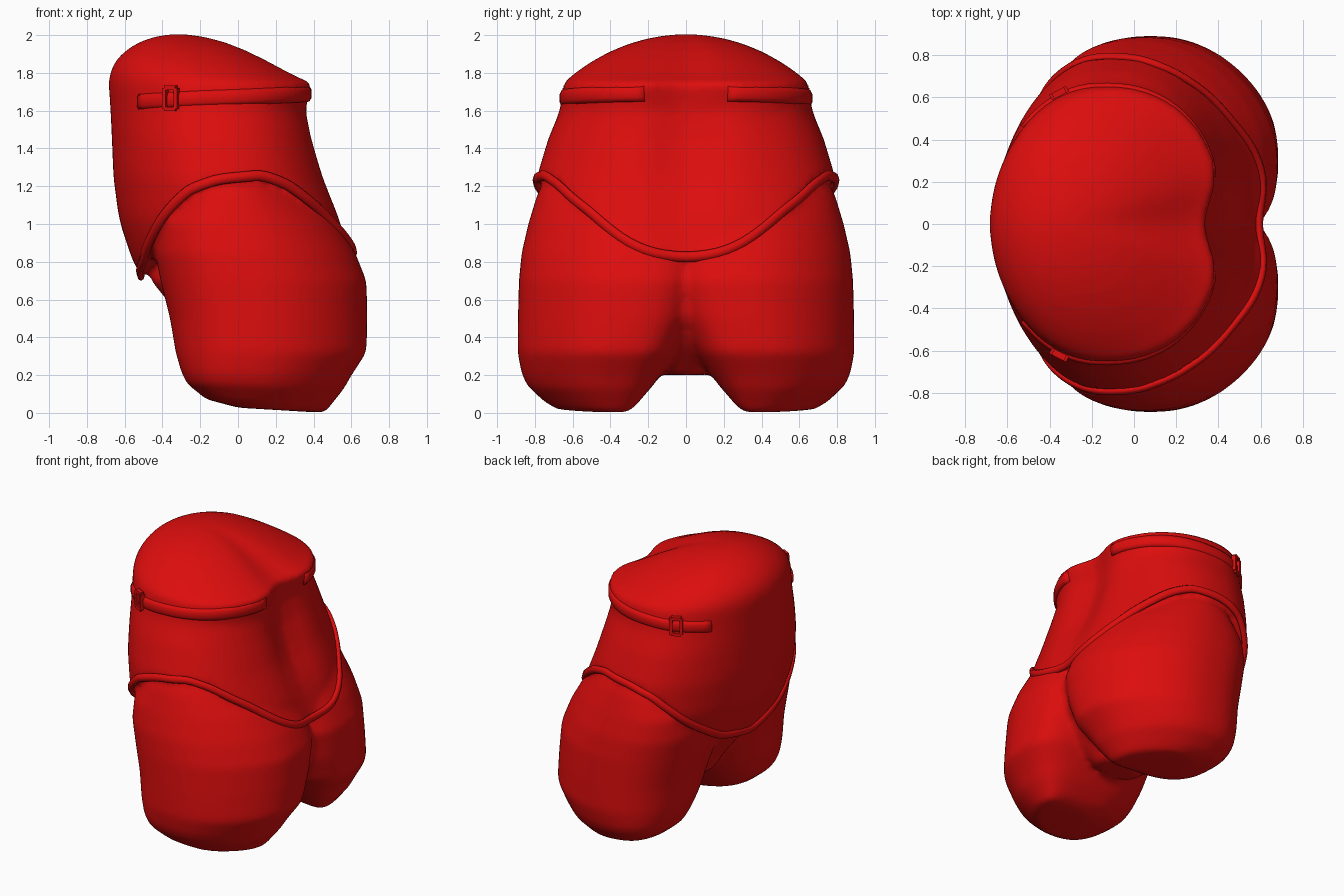
import bpy, bmesh
from math import sin, cos, pi, radians, atan2, exp
from mathutils import Vector, Matrix
from mathutils.bvhtree import BVHTree

if "Cube" in bpy.data.objects:
    bpy.data.objects.remove(bpy.data.objects["Cube"])

red = bpy.data.materials.new("red")
red.diffuse_color = (0.72, 0.004, 0.004, 1)
red.use_nodes = True
red.node_tree.nodes["Principled BSDF"].inputs["Base Color"].default_value = red.diffuse_color
N = 64

# z, front x, back x, half width, spine groove depth
TORSO = [(0.55, -.43, .62, .76, .0), (0.7, -.5, .63, .80, .01), (0.81, -.56, .61, .82, .02),
         (1.02, -.63, .56, .83, .04), (1.25, -.66, .475, .79, .07), (1.45, -.668, .42, .73, .08),
         (1.6, -.675, .39, .668, .07), (1.75, -.685, .43, .645, .09)]
# angle from the back, height of the cloth edge
EDGE = [(0, .82), (10, .845), (18, .9), (36, 1.07), (56, 1.21), (70, 1.26), (90, 1.24), (108, 1.18),
        (122, 1.08), (137, .95), (156, .8), (180, .72)]
# z, front x, back x, inner y, outer y
THIGH = [(0.0, .0, .46, .32, .68), (.04, -.17, .49, .26, .75), (.13, -.27, .56, .18, .84),
         (.2, -.3, .6, .13, .87), (.32, -.33, .68, .05, .892), (.5, -.36, .685, -.04, .89),
         (.7, -.41, .68, -.1, .885), (.85, -.44, .62, -.1, .87), (1.0, -.42, .53, -.03, .835),
         (1.15, -.3, .4, .05, .79), (1.25, -.15, .28, .15, .74)]
CORE = [(.2, -.02, .3, -.1, .1), (.35, -.2, .46, -.2, .2), (.5, -.3, .57, -.24, .24),
        (.7, -.46, .605, -.3, .3), (.9, -.4, .5, -.3, .3)]


def lerp(table, v):
    for a, b in zip(table, table[1:]):
        if v <= b[0]:
            t = max(0, (v - a[0]) / (b[0] - a[0]))
            return [p + (q - p) * t for p, q in zip(a[1:], b[1:])]
    return table[-1][1:]


def spow(v, p):
    return abs(v) ** p * (1 if v >= 0 else -1)


def torso(t, z, grow=0):
    xf, xb, w, g = lerp(TORSO, z)
    e = .88 if cos(t) > 0 else .88 + .14 * abs(cos(t)) ** .5
    x = (xf + xb) / 2 + ((xb - xf) / 2 + grow) * spow(cos(t), e)
    y = (w + grow) * spow(sin(t), e)
    if cos(t) > 0:
        x -= g * exp(-(y / .17) ** 2)
    return Vector((x, y, z))


def edge(t):
    return lerp(EDGE, abs(atan2(sin(t), cos(t))) * 180 / pi)[0]


def loft(bm, rings):
    vs = [[bm.verts.new(p) for p in r] for r in rings]
    n = len(vs[0])
    for a, b in zip(vs, vs[1:]):
        for i in range(n):
            bm.faces.new((a[i], a[(i + 1) % n], b[(i + 1) % n], b[i]))
    for ring in (vs[0], vs[-1]):
        c = bm.verts.new(sum((v.co for v in ring), Vector()) / n)
        for i in range(n):
            bm.faces.new((ring[i], ring[(i + 1) % n], c))


def finish(name, bm):
    bmesh.ops.recalc_face_normals(bm, faces=bm.faces)
    me = bpy.data.meshes.new(name)
    bm.to_mesh(me)
    bm.free()
    me.materials.append(red)
    ob = bpy.data.objects.new(name, me)
    bpy.context.collection.objects.link(ob)
    for p in me.polygons:
        p.use_smooth = True
    return ob


def limb(rows, side=1, skew=0.0, tilt=0.0):
    rings = []
    for z, xf, xb, y0, y1 in rows:
        ring = []
        for t in angles:
            e = .85 if cos(t) > 0 or sin(t) < 0 else .85 + .13 * abs(cos(t)) ** .5
            x = (xf + xb) / 2 + (xb - xf) / 2 * spow(cos(t), e)
            y = (y0 + y1) / 2 + (y1 - y0) / 2 * spow(sin(t), e)
            y -= skew * max(0, cos(t)) ** 2
            x -= skew * .75 * max(0, sin(t)) ** 2
            ring.append(Vector((x, side * y, z + tilt * (.46 - x) * max(0, 1 - z / .3))))
        rings.append(ring)
    return rings


angles = [2 * pi * i / N for i in range(N)]

# Hips: torso with domed top, two thighs and crotch fused into one skin
bm = bmesh.new()
rings = [[torso(t, edge(t) + (1.75 - edge(t)) * s / 12) for t in angles] for s in range(13)]
for k in (.97, .9, .8, .65, .5, .35, .2, .07):
    ring = []
    for t in angles:
        p = torso(t, 1.75)
        h = .255 * (1 - k * k) ** (.95 + .45 * cos(t))
        ring.append(Vector((-.32 + (p.x + .32) * k, p.y * k, 1.75 + h)))
    rings.append(ring)
loft(bm, rings)
for side in (1, -1):
    loft(bm, limb(THIGH, side, .12, .06))
loft(bm, limb(CORE))
hips = finish("hips", bm)
m = hips.modifiers.new("fuse", 'REMESH')
m.mode = 'VOXEL'
m.voxel_size = .022
m.use_smooth_shade = True
m = hips.modifiers.new("soften", 'SMOOTH')
m.factor = .5
m.iterations = 8
skin = BVHTree.FromObject(hips, bpy.context.evaluated_depsgraph_get())

# Rolled cloth edge, laid on the fused skin
M = 120
path = []
for i in range(M):
    t = 2 * pi * i / M
    p = torso(t, edge(t))
    out = Vector((p.x, p.y, 0)).normalized()
    hit = skin.ray_cast(p + out * .5, -out)[0]
    if hit and (hit - p).dot(out) > 0:
        p = hit
    path.append(p)
for _ in range(2):
    path = [(path[i - 1] + path[i] * 2 + path[(i + 1) % M]) / 4 for i in range(M)]
bm = bmesh.new()
tube = []
for i, p in enumerate(path):
    d = (path[(i + 1) % M] - path[i - 1]).normalized()
    out = Vector((p.x, p.y, 0)).normalized()
    up = d.cross(out).normalized()
    out = up.cross(d)
    tube.append([bm.verts.new(p + (out * cos(a) * .02 + up * sin(a) * .028))
                 for a in [j * pi / 4 for j in range(8)]])
for i in range(M):
    a, b = tube[i], tube[(i + 1) % M]
    for j in range(8):
        bm.faces.new((a[j], a[(j + 1) % 8], b[(j + 1) % 8], b[j]))
finish("cloth_edge", bm)

# Waist straps and buckles on both sides
for side, word in ((1, "left"), (-1, "right")):
    bm = bmesh.new()
    rings = []
    for i in range(29):
        t = radians(17 + 119 * i / 28)
        z = 1.69 - .045 * (i / 28) ** 1.3
        ring = []
        for dz, g in ((-.04, -.03), (-.042, .0), (-.02, .012), (.02, .012), (.042, .0), (.04, -.03)):
            p = torso(t, z, g)
            ring.append(Vector((p.x, p.y * side, z + dz)))
        rings.append(ring)
    loft(bm, rings)
    finish("strap_" + word, bm)

    t = min(angles, key=lambda a: (torso(a, 1.66).x + .36) ** 2 + (a > pi) * 9)
    p = torso(t, 1.665, .012)
    d = torso(t + .05, 1.665) - torso(t - .05, 1.665)
    frame = Matrix.Translation((p.x, p.y * side, p.z)) @ Matrix.Rotation(atan2(d.y * side, d.x), 4, 'Z')
    bm = bmesh.new()
    for x, z, sx, sz in ((-.034, 0, .022, .11), (.034, 0, .022, .11), (0, .056, .066, .022), (0, -.056, .066, .022)):
        bmesh.ops.create_cube(bm, size=1, matrix=frame @ Matrix.Translation((x, 0, z)) @ Matrix.Diagonal((sx, .03, sz, 1)))
    ob = finish("buckle_" + word, bm)
    for f in ob.data.polygons:
        f.use_smooth = False
